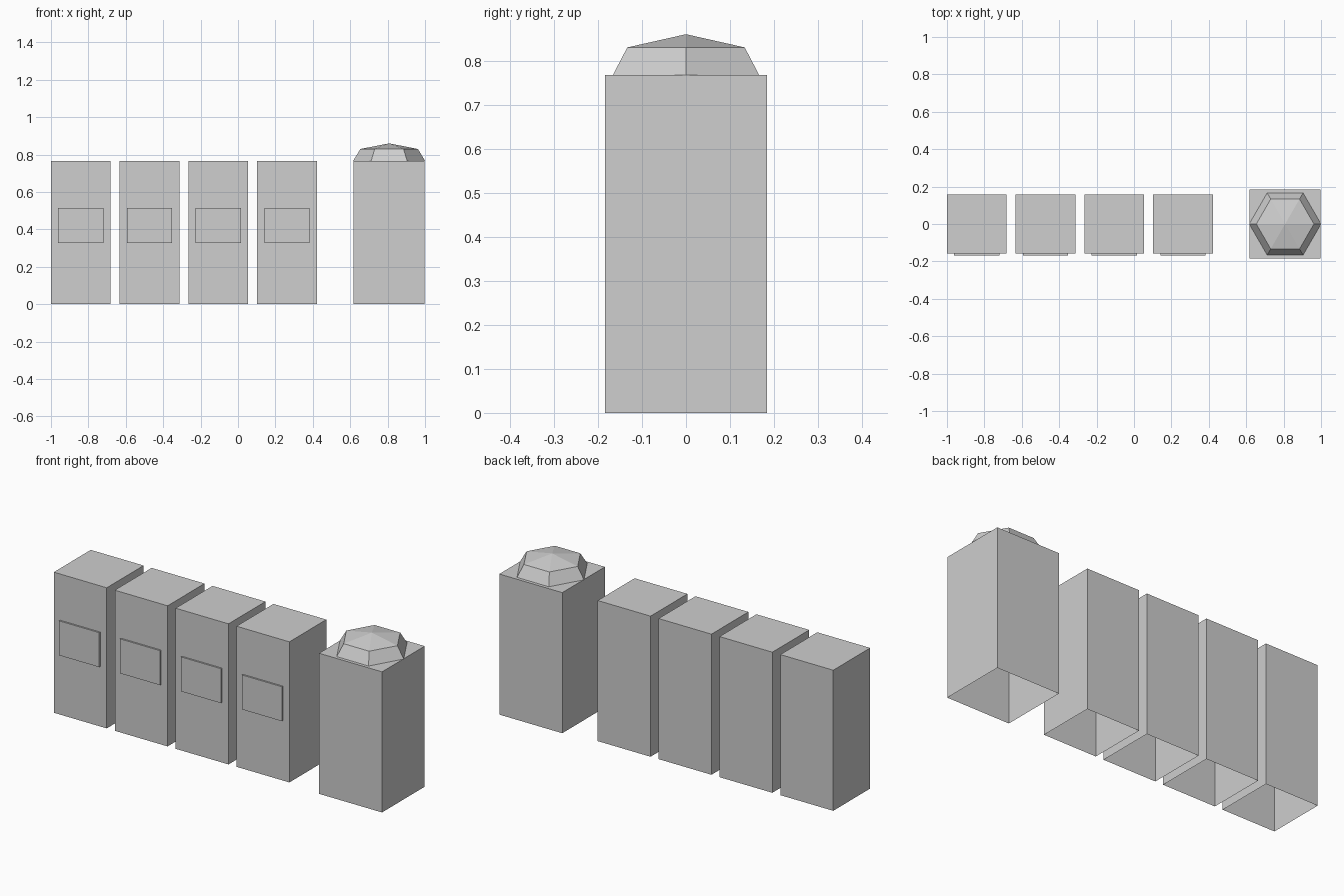
import bpy, bmesh, math

if "Cube" in bpy.data.objects:
    bpy.data.objects.remove(bpy.data.objects["Cube"])

grey = bpy.data.materials.new("plain grey")
grey.diffuse_color = (0.62, 0.62, 0.62, 1)
grey.use_nodes = True
grey.node_tree.nodes["Principled BSDF"].inputs["Base Color"].default_value = grey.diffuse_color


def finish(bm, name):
    me = bpy.data.meshes.new(name)
    bm.to_mesh(me)
    bm.free()
    me.materials.append(grey)
    ob = bpy.data.objects.new(name, me)
    bpy.context.collection.objects.link(ob)
    return ob


def box(name, x0, x1, y0, y1, z0, z1, open_axis=None):
    """Box; open_axis 2 removes the bottom, -1 keeps every side."""
    bm = bmesh.new()
    bmesh.ops.create_cube(bm, size=1)
    for v in bm.verts:
        v.co.x = x0 if v.co.x < 0 else x1
        v.co.y = y0 if v.co.y < 0 else y1
        v.co.z = z0 if v.co.z < 0 else z1
    bm.normal_update()
    if open_axis is not None:
        drop = [f for f in bm.faces if f.normal[open_axis] < -0.5]
        bmesh.ops.delete(bm, geom=drop, context='FACES_ONLY')
    return finish(bm, name)


H = 0.767

# four bins, open underneath, each with a thin front plate
for i in range(4):
    x = -1 + i * 0.3675
    box(f"bin_{i + 1}", x, x + 0.319, -0.159, 0.159, 0, H, open_axis=2)
    box(f"front_plate_{i + 1}", x + 0.038, x + 0.28, -0.168, -0.159, 0.327, 0.515)

# larger end bin, open underneath
CX, R = 0.808, 0.192
box("end_bin", CX - 0.19, CX + 0.19, -0.184, 0.184, 0, H, open_axis=2)

# low six-sided domed heap on the end bin
bm = bmesh.new()
rings = []
for r, z in ((R, H), (0.154, 0.83)):
    rings.append([bm.verts.new((CX + r * math.cos(k * math.pi / 3),
                                r * math.sin(k * math.pi / 3), z)) for k in range(6)])
apex = bm.verts.new((CX, 0, 0.86))
for k in range(6):
    n = (k + 1) % 6
    bm.faces.new((rings[0][k], rings[0][n], rings[1][n], rings[1][k]))
    bm.faces.new((rings[1][k], rings[1][n], apex))
finish(bm, "domed_heap")
